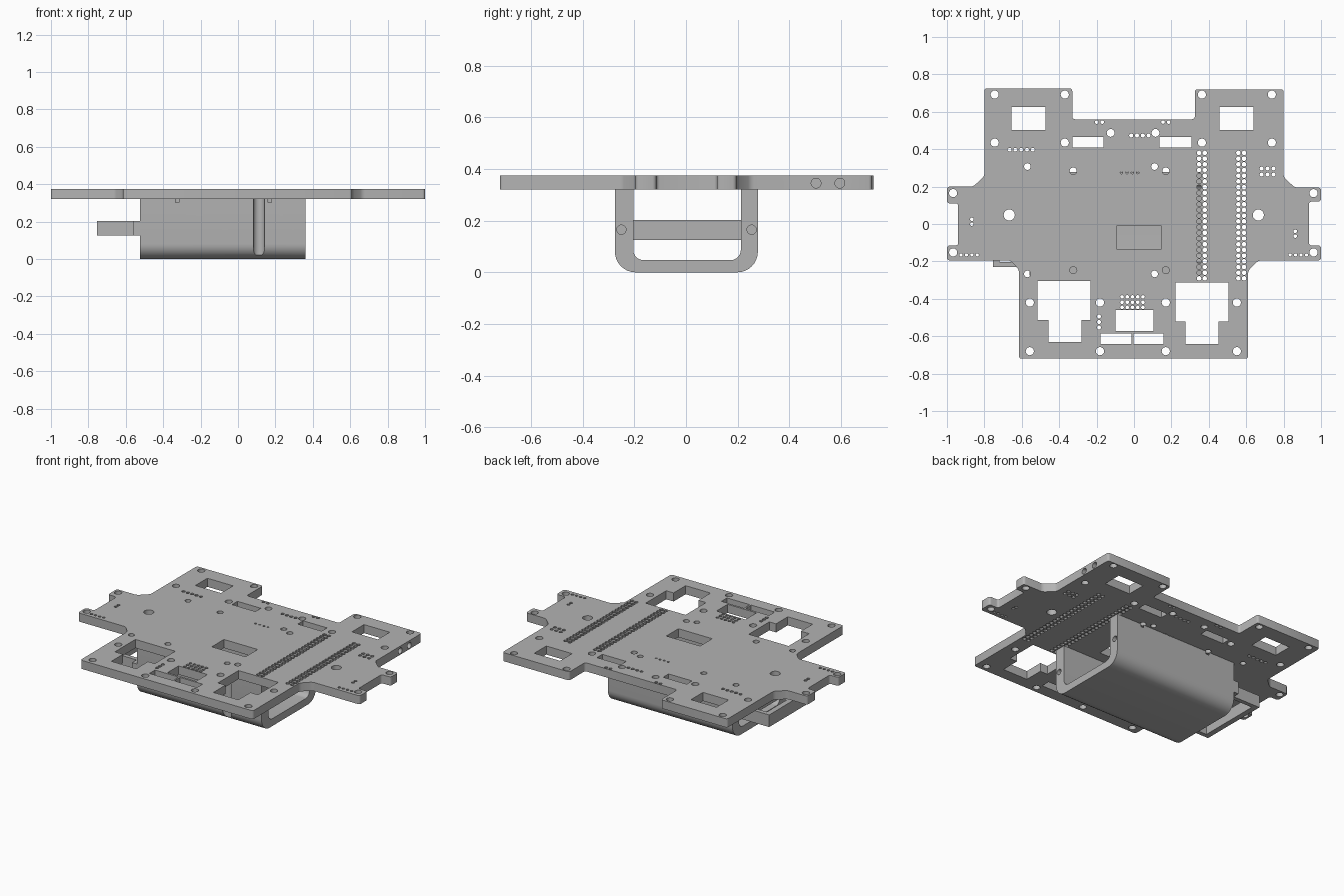
import bpy
import bmesh
from math import cos, sin, pi, radians
from mathutils import Vector, Matrix

default = bpy.data.objects.get("Cube")
if default:
    bpy.data.objects.remove(default, do_unlink=True)

grey = bpy.data.materials.new("matte_grey")
grey.use_nodes = True
COLOUR = (0.45, 0.45, 0.45, 1)
grey.diffuse_color = COLOUR
grey.node_tree.nodes["Principled BSDF"].inputs["Base Color"].default_value = COLOUR


def circle(x, y, r, sides=16):
    return [(x + r * cos(2 * pi * i / sides), y + r * sin(2 * pi * i / sides)) for i in range(sides)]


def rect(x0, x1, y0, y1):
    return [(x0, y0), (x1, y0), (x1, y1), (x0, y1)]


def tee(x0, x1, y0, y1, u0, u1, y2):
    """Wide rectangle with a narrower one hanging below it."""
    return [(x0, y0), (x1, y0), (x1, y1), (u1, y1), (u1, y2), (u0, y2), (u0, y1), (x0, y1)]


def dots(x, y, nx, ny, step, r):
    """Grid of small holes, running right and down from its first hole."""
    return [circle(x + i * step, y - j * step, r, 10) for i in range(nx) for j in range(ny)]


def rounded(points, radii, steps=4):
    """Replace every corner that has a radius by an arc."""
    out = []
    for i, point in enumerate(points):
        p, r = Vector(point), radii[i]
        if not r:
            out.append(point)
            continue
        a = p + (Vector(points[i - 1]) - p).normalized() * r
        b = p + (Vector(points[(i + 1) % len(points)]) - p).normalized() * r
        c = a + b - p
        for k in range(steps + 1):
            t = pi / 2 * k / steps
            out.append(tuple(c + (a - c) * cos(t) + (b - c) * sin(t)))
    return out


def select(obj):
    bpy.ops.object.select_all(action='DESELECT')
    obj.select_set(True)
    bpy.context.view_layer.objects.active = obj


def prism(name, loops, low, high, matrix=Matrix.Identity(4)):
    """Flat outline with holes, given thickness from low to high."""
    curve = bpy.data.curves.new(name, 'CURVE')
    curve.dimensions = '2D'
    curve.fill_mode = 'BOTH'
    curve.extrude = (high - low) / 2
    for loop in loops:
        spline = curve.splines.new('POLY')
        spline.points.add(len(loop) - 1)
        for point, (x, y) in zip(spline.points, loop):
            point.co = (x, y, 0, 1)
        spline.use_cyclic_u = True
    obj = bpy.data.objects.new(name, curve)
    bpy.context.collection.objects.link(obj)
    select(obj)
    bpy.ops.object.convert(target='MESH')
    obj = bpy.context.object
    obj.name = name
    mesh = obj.data
    mesh.transform(matrix @ Matrix.Translation((0, 0, (low + high) / 2)))
    bm = bmesh.new()
    bm.from_mesh(mesh)
    bmesh.ops.remove_doubles(bm, verts=bm.verts, dist=0.0001)
    bmesh.ops.recalc_face_normals(bm, faces=bm.faces)
    bm.to_mesh(mesh)
    bm.free()
    mesh.materials.clear()
    mesh.materials.append(grey)
    return obj


def cut(obj, cutters):
    for cutter in cutters:
        mod = obj.modifiers.new("cut", 'BOOLEAN')
        mod.operation = 'DIFFERENCE'
        mod.solver = 'EXACT'
        mod.object = cutter
        select(obj)
        bpy.ops.object.modifier_apply(modifier=mod.name)
        bpy.data.objects.remove(cutter, do_unlink=True)


def rod(position, r, depth, axis='Z'):
    rotation = (0, pi / 2, 0) if axis == 'X' else (0, 0, 0)
    bpy.ops.mesh.primitive_cylinder_add(vertices=20, radius=r, depth=depth, location=position, rotation=rotation)
    bpy.context.object.hide_render = True
    bpy.context.object.data.materials.append(grey)
    return bpy.context.object


# Maps a (y, z) profile onto a sweep along x
ALONG_X = Matrix(((0, 0, 1, 0), (1, 0, 0, 0), (0, 1, 0, 0), (0, 0, 0, 1)))

# Plate outline
outline = [(-0.8, 0.725), (-0.33, 0.725), (-0.33, 0.56), (0.325, 0.56), (0.325, 0.72), (0.8, 0.72),
           (0.8, 0.25), (0.86, 0.195), (1, 0.195), (1, 0.12), (0.935, 0.12), (0.935, -0.115),
           (1, -0.115), (1, -0.195), (0.665, -0.195), (0.61, -0.25), (0.61, -0.72), (-0.615, -0.72),
           (-0.615, -0.245), (-0.66, -0.195), (-1, -0.195), (-1, -0.115), (-0.94, -0.115),
           (-0.94, 0.11), (-1, 0.11), (-1, 0.2), (-0.86, 0.2), (-0.8, 0.255)]
loops = [rounded(outline, [0.014] * len(outline), 3)]

# Rectangular windows
loops += [rect(-0.655, -0.473, 0.503, 0.625), rect(0.457, 0.64, 0.503, 0.625),
          rect(-0.33, -0.163, 0.41, 0.465), rect(0.137, 0.307, 0.41, 0.465),
          rect(-0.093, 0.147, -0.133, -0.01), rect(-0.1, 0.105, -0.572, -0.46),
          rect(-0.18, -0.013, -0.642, -0.585), rect(-0.003, 0.158, -0.642, -0.585),
          tee(-0.515, -0.232, -0.305, -0.513, -0.457, -0.28, -0.632),
          tee(0.222, 0.505, -0.312, -0.52, 0.275, 0.452, -0.642)]

# Mounting holes
for y in (0.692, 0.435):
    loops += [circle(x, y, 0.022) for x in (-0.745, -0.37, 0.363, 0.737)]
for y in (-0.42, -0.68):
    loops += [circle(x, y, 0.022) for x in (-0.557, -0.182, 0.17, 0.55)]
for y in (0.165, -0.152):
    loops += [circle(x, y, 0.022) for x in (-0.967, 0.96)]
loops += [circle(x, 0.487, 0.021) for x in (-0.125, 0.115)]
loops += [circle(x, 0.048, 0.03) for x in (-0.667, 0.665)]
for x in (-0.57, 0.11):
    loops += [circle(x, y, 0.018) for y in (0.307, -0.267)]
for x in (-0.325, 0.17):
    loops += [circle(x, y, 0.019) for y in (0.283, -0.247)]

# Long double pin rows and the small pin groups
for x in (0.348, 0.558):
    loops += dots(x, 0.38, 2, 23, 0.0305, 0.0125)
loops += dots(-0.665, 0.397, 5, 1, 0.031, 0.011)
loops += dots(-0.2, 0.545, 2, 1, 0.03, 0.01) + dots(0.155, 0.545, 2, 1, 0.03, 0.01)
loops += dots(-0.015, 0.473, 4, 1, 0.031, 0.011) + dots(-0.067, 0.275, 4, 1, 0.029, 0.007)
loops += dots(0.682, 0.296, 3, 2, 0.032, 0.011) + dots(-0.064, -0.39, 5, 3, 0.028, 0.01)
loops += dots(-0.925, -0.165, 4, 1, 0.029, 0.009) + dots(0.835, -0.165, 4, 1, 0.029, 0.009)
loops += dots(-0.867, 0.025, 1, 2, 0.026, 0.01) + dots(0.862, -0.039, 1, 2, 0.026, 0.01)
loops += dots(-0.187, -0.495, 1, 3, 0.029, 0.011)

plate = prism("circuit_plate", loops, 0.32, 0.375)
cut(plate, [rod((0.8, y, 0.345), 0.019, 0.06, 'X') for y in (0.503, 0.595)])

# U-shaped channel under the plate
profile = [(-0.275, 0.32), (-0.275, 0), (0.278, 0), (0.278, 0.32),
           (0.212, 0.32), (0.212, 0.047), (-0.204, 0.047), (-0.204, 0.32)]
radii = [0, 0.08, 0.08, 0, 0, 0.04, 0.04, 0]
channel = prism("lower_channel", [rounded(profile, radii, 8)], -0.525, 0.36, ALONG_X)

# Round-ended groove in the front wall, end holes and screw sockets
groove_profile = rounded(rect(0.082, 0.142, 0.02, 0.4), [0.029, 0.029, 0, 0], 6)
groove = rod((0.112, -0.275, 0.21), 0.03, 0.38)
cutters = [groove]
cutters += [rod((0.36, y, 0.165), 0.018, 0.16, 'X') for y in (-0.25, 0.254)]
for x in (-0.325, 0.17):
    cutters += [rod((x, y, 0.322), 0.027, 0.04) for y in (-0.25, 0.253)]
cut(channel, cutters)

# Open end bracket with its flange against the channel
bracket = prism("end_bracket", [rect(-0.755, -0.55, -0.23, 0.235), rect(-0.72, -0.58, -0.203, 0.208)], 0.125, 0.203)
inner = rect(-0.56, -0.525, -0.275, 0.278)
flange = prism("bracket_flange", [inner], 0.125, 0.203)

for obj in (plate, channel, bracket, flange):
    select(obj)
    bpy.ops.object.shade_smooth_by_angle(angle=radians(35))
